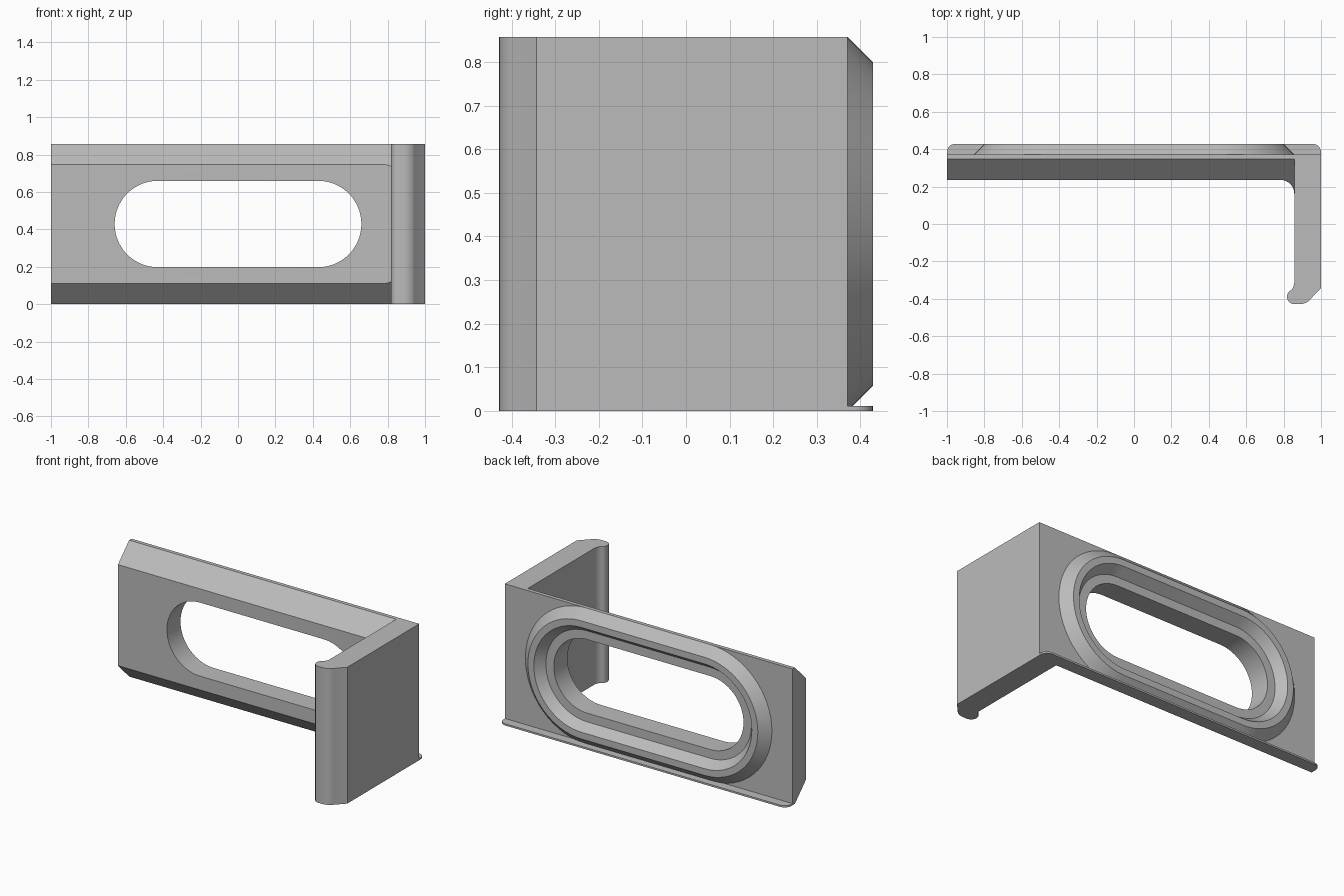
import bpy, bmesh
from math import pi, cos, sin
from mathutils import Vector

if "Cube" in bpy.data.objects:
    bpy.data.objects.remove(bpy.data.objects["Cube"], do_unlink=True)

HEIGHT = 0.857
MID = HEIGHT / 2
BACK, FRONT = 0.371, 0.236      # plate faces
INNER = 0.857                   # inner face of the side flange
REAR = 0.4286
HALF_SLOT = 0.4286              # half length of the straight slot sides

grey = bpy.data.materials.new("plain grey")
grey.use_nodes = True
grey.diffuse_color = (0.5, 0.5, 0.5, 1)
grey.node_tree.nodes["Principled BSDF"].inputs["Base Color"].default_value = (0.5, 0.5, 0.5, 1)


def arc(cx, cy, r, a0, a1, n=10):
    return [(cx + r * cos(a0 + (a1 - a0) * i / n), cy + r * sin(a0 + (a1 - a0) * i / n))
            for i in range(n + 1)]


def finish(bm, name):
    bmesh.ops.recalc_face_normals(bm, faces=bm.faces)
    mesh = bpy.data.meshes.new(name)
    bm.to_mesh(mesh)
    bm.free()
    mesh.materials.append(grey)
    ob = bpy.data.objects.new(name, mesh)
    bpy.context.collection.objects.link(ob)
    return ob


def prism(outline, height):
    """Extrude an xy outline upward from z = 0."""
    bm = bmesh.new()
    face = bm.faces.new([bm.verts.new((x, y, 0)) for x, y in outline])
    top = bmesh.ops.extrude_face_region(bm, geom=[face])["geom"]
    bmesh.ops.translate(bm, vec=(0, 0, height),
                        verts=[v for v in top if isinstance(v, bmesh.types.BMVert)])
    return bm


def slot_loop(bm, r, y):
    """Rounded slot outline in the xz plane."""
    pts = arc(HALF_SLOT, MID, r, -pi / 2, pi / 2, 32) + arc(-HALF_SLOT, MID, r, pi / 2, 3 * pi / 2, 32)
    return [bm.verts.new((x, y, z)) for x, z in pts]


def bridge(bm, a, b):
    for i in range(len(a)):
        j = (i + 1) % len(a)
        bm.faces.new((a[i], a[j], b[j], b[i]))


def smooth(ob):
    bpy.ops.object.select_all(action='DESELECT')
    ob.select_set(True)
    bpy.context.view_layer.objects.active = ob
    bpy.ops.object.shade_smooth_by_angle(angle=pi / 6)


# Back plate with the filleted inner corner, bevelled along top and bottom
fillet = 0.075
outline = [(-1, BACK), (-1, FRONT)]
outline += arc(INNER - fillet, FRONT - fillet, fillet, pi / 2, 0)
outline += [(INNER, BACK)]
bm = prism(outline, HEIGHT)
for z, side in ((0, -1), (HEIGHT, 1)):
    geom = bm.verts[:] + bm.edges[:] + bm.faces[:]
    bmesh.ops.bisect_plane(bm, geom=geom, plane_co=Vector((0, 0.347, z)),
                           plane_no=Vector((0, -1, side)), clear_outer=True)
    bmesh.ops.holes_fill(bm, edges=[e for e in bm.edges if e.is_boundary])
plate = finish(bm, "back_plate")

# Slot cut through the plate
bm = bmesh.new()
near, far = slot_loop(bm, 0.231, 0), slot_loop(bm, 0.231, 0.6)
bridge(bm, near, far)
bm.faces.new(near)
bm.faces.new(far)
cutter = finish(bm, "slot_cutter")
cutter.hide_render = True
cut = plate.modifiers.new("slot", 'BOOLEAN')
cut.operation = 'DIFFERENCE'
cut.solver = 'EXACT'
cut.object = cutter
bpy.context.view_layer.objects.active = plate
bpy.ops.object.modifier_apply(modifier=cut.name)
bpy.data.objects.remove(cutter, do_unlink=True)
smooth(plate)

# Raised bevelled ring around the slot
bm = bmesh.new()
profile = [(MID, BACK), (0.371, REAR), (0.329, REAR), (0.286, BACK)]
loops = [slot_loop(bm, r, y) for r, y in profile]
for i, loop in enumerate(loops):
    bridge(bm, loop, loops[(i + 1) % len(loops)])
smooth(finish(bm, "slot_ring"))

# Side flange with a rounded hooked end
outline = [(INNER, BACK), (1, BACK), (1, -0.343), (0.945, -0.4)]
outline += arc(0.885, -0.3486, 0.08, -pi / 4, -pi / 2, 6)
outline += arc(0.858, -0.3886, 0.04, -pi / 2, -5 * pi / 4, 12)
outline += arc(0.797, -0.312, 0.06, -pi / 4, 0, 6)
smooth(finish(prism(outline, HEIGHT), "hooked_flange"))

# Thin lip along the bottom of the back
r = 0.045
outline = [(-1, BACK), (1, BACK)]
outline += arc(1 - r, REAR - r, r, 0, pi / 2, 8) + arc(r - 1, REAR - r, r, pi / 2, pi, 8)
smooth(finish(prism(outline, 0.011), "bottom_lip"))
